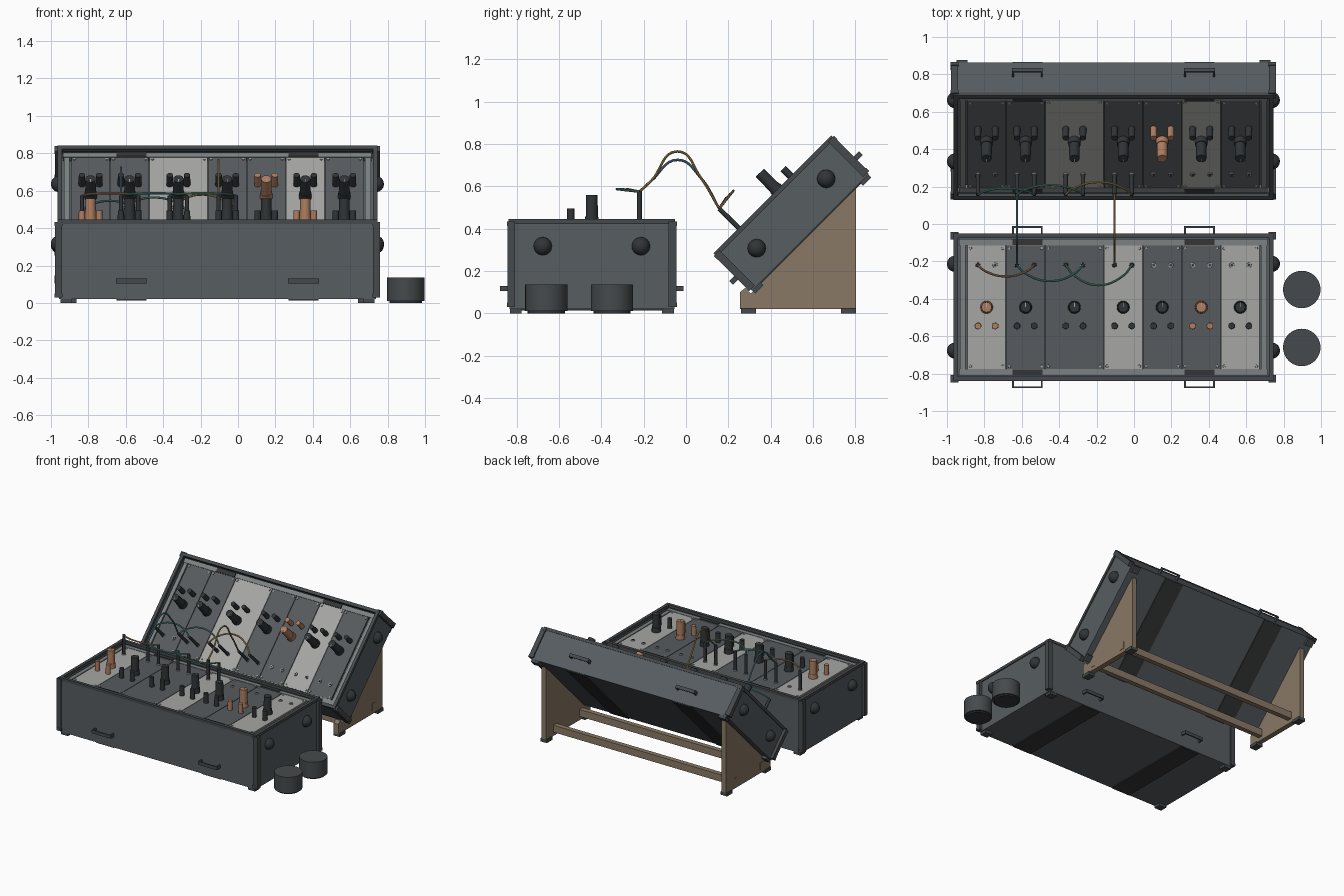
import bpy, bmesh, math
from mathutils import Matrix, Vector

if "Cube" in bpy.data.objects:
    bpy.data.objects.remove(bpy.data.objects["Cube"])

CX = -0.11          # both cases are centred on this x


def mat(name, r, g, b):
    m = bpy.data.materials.new(name)
    m.diffuse_color = (r, g, b, 1)
    m.use_nodes = True
    m.node_tree.nodes["Principled BSDF"].inputs["Base Color"].default_value = m.diffuse_color
    return m


BODY = mat("case_grey", .095, .11, .12)
TRIM = mat("trim_grey", .06, .068, .072)
RAIL = mat("rail_metal", .20, .22, .22)
DARK = mat("panel_dark", .095, .105, .112)
LIGHT = mat("panel_light", .38, .38, .37)
BLACK = mat("knob_black", .03, .035, .038)
STRAP = mat("strap_dark", .035, .036, .036)
COPPER = mat("knob_copper", .42, .21, .12)
WOOD = mat("stand_wood", .25, .19, .13)
STEEL = mat("screw_steel", .32, .34, .35)
CABLES = [mat("cable_" + n, *c) for n, c in (
    ("copper", (.38, .2, .1)), ("teal", (.08, .25, .25)), ("green", (.12, .27, .2)),
    ("blue", (.1, .23, .32)), ("yellow", (.42, .29, .1)))]
rounds = []


def finish(name, bm, material, M, smooth=False):
    me = bpy.data.meshes.new(name)
    bm.normal_update()
    bm.to_mesh(me)
    bm.free()
    me.materials.append(material)
    ob = bpy.data.objects.new(name, me)
    bpy.context.collection.objects.link(ob)
    ob.matrix_world = M
    if smooth:
        rounds.append(ob)
    return ob


def boxes(name, items, material, M=Matrix()):
    """items: list of (centre, size)"""
    bm = bmesh.new()
    for c, s in items:
        bmesh.ops.create_cube(bm, size=1, matrix=Matrix.Translation(c) @ Matrix.Diagonal((*s, 1)))
    return finish(name, bm, material, M)


def cyls(name, items, material, M=Matrix(), seg=24):
    """items: list of (base point, radius, top radius, height)"""
    bm = bmesh.new()
    for p, r, r2, h in items:
        bmesh.ops.create_cone(bm, cap_ends=True, segments=seg, radius1=r, radius2=r2, depth=h,
                              matrix=Matrix.Translation((p[0], p[1], p[2] + h / 2)))
    return finish(name, bm, material, M, True)


def cable(name, pts, material):
    cu = bpy.data.curves.new(name, 'CURVE')
    cu.dimensions = '3D'
    cu.bevel_depth, cu.bevel_resolution, cu.resolution_u = .006, 2, 8
    cu.use_fill_caps = True
    sp = cu.splines.new('BEZIER')
    sp.bezier_points.add(len(pts) - 1)
    for b, p in zip(sp.bezier_points, pts):
        b.co = p
        b.handle_left_type = b.handle_right_type = 'AUTO'
    cu.materials.append(material)
    ob = bpy.data.objects.new(name, cu)
    bpy.context.collection.objects.link(ob)
    rounds.append(ob)


UNITS = [1, 1, 1.5, 1, 1, 1, 1]
U = .2087
PLUGGED = [0, 2, 3, 4, 5, 6, 7]
LINKS = [(0, 3, .06), (2, 5, .085), (4, 7, .107)]
SX, SY = (-1, 1), (-1, 1)


def make_case(tag, M, top, bot, s, lights, coppers, rows, arc_cols):
    """Local frame: panel faces +z. s = direction of the jack row. Returns jack plug tips."""
    hx, hy = .8475, .39
    # hollow body: inset the top face and push it down
    bm = bmesh.new()
    bmesh.ops.create_cube(bm, size=1, matrix=Matrix.Translation((0, 0, (top + bot) / 2))
                          @ Matrix.Diagonal((2 * hx, 2 * hy, top - bot, 1)))
    bm.faces.ensure_lookup_table()
    face = max(bm.faces, key=lambda f: f.calc_center_median().z)
    bmesh.ops.inset_region(bm, faces=[face], thickness=.022)
    bmesh.ops.translate(bm, verts=face.verts, vec=(0, 0, -.07))
    finish(tag + "_case_body", bm, BODY, M)
    # metal rim, corner posts, feet, straps
    boxes(tag + "_rim", [((0, y * .382, top - .009), (1.71, .024, .022)) for y in SY]
          + [((x * .843, 0, top - .009), (.024, .788, .022)) for x in SX], TRIM, M)
    boxes(tag + "_rails", [((0, y * .348, top - .035), (1.65, .034, .03)) for y in SY]
          + [((x * .805, 0, top - .04), (.03, .73, .03)) for x in SX], RAIL, M)
    zc, zh = (top + bot) / 2 - .008, top - bot - .04
    boxes(tag + "_corner_posts", [((x * (hx + .003), y * (hy - .009), zc), (.037, .037, zh))
                                  for x in SX for y in SY], TRIM, M)
    boxes(tag + "_corner_caps", [((x * (hx + .002), y * (hy - .008), z), (.041, .039, .022))
                                 for x in SX for y in SY for z in (top - .02, bot + .02)], TRIM, M)
    boxes(tag + "_feet", [((x * .81, y * .36, bot - .009), (.06, .055, .022)) for x in SX for y in SY], TRIM, M)
    boxes(tag + "_straps", [((x * .46, 0, bot - .002), (.16, .77, .01)) for x in SX]
          + [((x * .46, y * .348, top - .018), (.16, .03, .006)) for x in SX for y in SY], STRAP, M)
    # handles on both long sides
    hz, items = bot + .097, []
    for x in SX:
        for y in SY:
            items.append(((x * .46, y * .428, hz), (.164, .01, .025)))
            items += [((x * .46 + e * .077, y * .408, hz), (.01, .05, .025)) for e in SX]
    boxes(tag + "_handles", items, TRIM, M)
    # domed side bumpers
    bm = bmesh.new()
    for x in SX:
        for y in SY:
            bmesh.ops.create_uvsphere(bm, u_segments=24, v_segments=12, radius=.043,
                                      matrix=Matrix.Translation((x * hx, y * .232, top - .126)))
    finish(tag + "_side_bumpers", bm, BLACK, M, True)
    # panels with knobs, jacks and screws
    big_y, small_y = rows
    pz, x0, tips = top - .022, -sum(UNITS) * U / 2, []
    screws, sockets, holes = [], [], []
    for i, w in enumerate(UNITS):
        c = x0 + w * U / 2
        boxes(f"{tag}_panel_{i+1}", [((c, 0, pz - .006), (w * U - .004, .66, .012))],
              LIGHT if i in lights else DARK, M)
        km = COPPER if i in coppers else BLACK
        cyls(f"{tag}_big_knob_{i+1}", [((c, big_y, pz), .034, .032, .035),
                                       ((c, big_y, pz + .03), .029, .027, .107)], km, M)
        boxes(f"{tag}_pointer_{i+1}", [((c, big_y - s * -.014, pz + .137), (.004, .024, .003))], LIGHT, M)
        cyls(f"{tag}_small_knobs_{i+1}", [((c + e * .046, small_y, pz), .018, .017, .074) for e in SX], km, M, 16)
        for e in SX:
            p = (c + e * .046, s * .225, pz)
            sockets.append((p, .014, .013, .006))
            holes.append((p, .007, .007, .008))
            tips.append(Vector((p[0], p[1], top + .132)))
            screws += [((c + e * (w * U / 2 - .018), y * .315, pz), .008, .007, .004) for y in SY]
        x0 += w * U
    cyls(tag + "_screws", screws, STEEL, M, 10)
    cyls(tag + "_sockets", sockets, STEEL, M, 12)
    cyls(tag + "_socket_holes", holes, BLACK, M, 10)
    cyls(tag + "_plugs", [((tips[k].x, tips[k].y, pz), .012, .011, .154) for k in PLUGGED], BLACK, M, 12)
    # patch cables that stay on this case, bowing towards its middle
    for n, ((a, b, bow), col) in enumerate(zip(LINKS, arc_cols)):
        A, B = tips[a], tips[b]
        pts = [A.lerp(B, t) + Vector((0, -s * bow * k, .012 * k))
               for t, k in ((0, 0), (.12, .5), (.5, 1), (.88, .5), (1, 0))]
        cable(f"{tag}_patch_cable_{n+1}", [M @ p for p in pts], CABLES[col])
    return [M @ t for t in tips]


# lower case flat on the floor, upper case tilted on the stand
low = make_case("lower", Matrix.Translation((CX, -.445, 0)), .443, .02, 1,
                (0, 3, 6), (0, 5), (0, -.1), (0, 1, 2))
up = make_case("upper", Matrix.Translation((CX, .503, .467)) @ Matrix.Rotation(math.radians(45), 4, 'X'),
               .1325, -.12, -1, (2, 5), (4,), (.03, .122), (1, 2, 4))

# cables bridging the two cases
for k, peak, col, name in ((2, .725, 3, "blue"), (6, .765, 4, "yellow")):
    a, b = low[k], up[k]
    cable(f"bridge_cable_{name}", [a, (a.x, -.165, .625), (a.x, -.04, peak), (a.x, .07, .64), b], CABLES[col])

# wooden stand: two side panels, two through-tenon crossbars, feet
profile = [(.255, .02), (.803, .02), (.803, .59), (.306, .093), (.28, .12), (.255, .1)]
for tag, x in (("left", -.80), ("right", .76)):
    bm = bmesh.new()
    f = bm.faces.new([bm.verts.new((CX + x, y, z)) for y, z in profile])
    r = bmesh.ops.extrude_face_region(bm, geom=[f])
    bmesh.ops.translate(bm, verts=[v for v in r["geom"] if isinstance(v, bmesh.types.BMVert)], vec=(.04, 0, 0))
    bmesh.ops.recalc_face_normals(bm, faces=bm.faces)
    finish(f"stand_side_{tag}", bm, WOOD, Matrix())
boxes("stand_crossbars", [((CX, y, .075), (1.606, .038, .055)) for y in (.367, .69)], WOOD)
boxes("stand_feet", [((CX + x * .78, y, .0125), (.055, .07, .025)) for x in SX for y in (.295, .768)], TRIM)

# two loose round pucks beside the cases
for n, y in enumerate((-.35, -.66)):
    cyls(f"puck_{n+1}", [((.897, y, .01), .1, .1, .126)], TRIM, seg=40)
    cyls(f"puck_base_{n+1}", [((.897, y, 0), .088, .088, .012)], BLACK, seg=40)

# cables to mesh, smooth shading on round parts
bpy.ops.object.select_all(action='DESELECT')
for ob in rounds:
    ob.select_set(True)
bpy.context.view_layer.objects.active = next(o for o in rounds if o.type == 'CURVE')
bpy.ops.object.convert(target='MESH')
bpy.ops.object.shade_smooth_by_angle(angle=math.radians(35))
